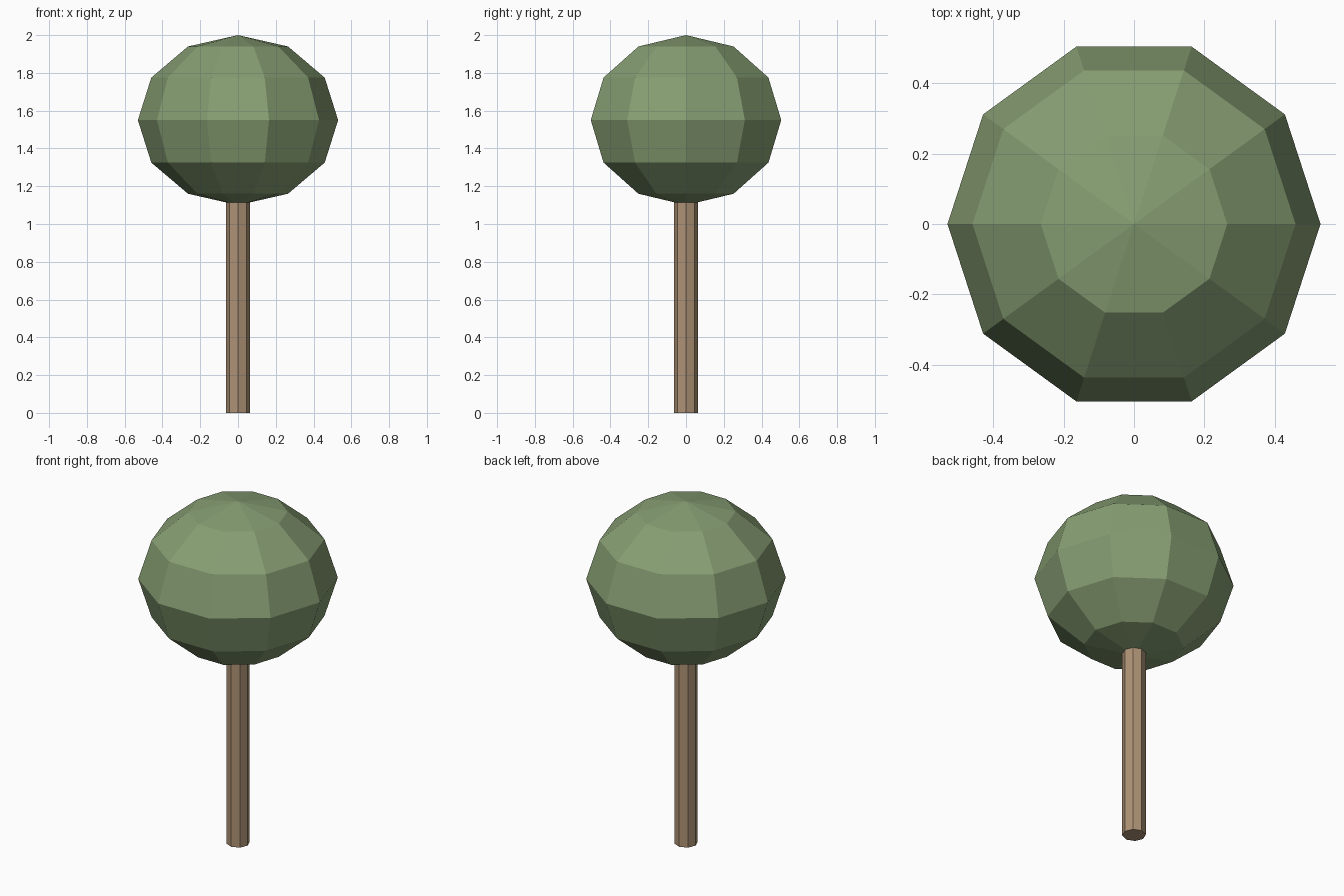
import bpy, bmesh, math

if "Cube" in bpy.data.objects:
    bpy.data.objects.remove(bpy.data.objects["Cube"])


def lathe(name, profile, sides, color):
    """Spin (radius, height) points around z, first vertex on +x; radius 0 makes a pole."""
    bm = bmesh.new()
    rings = []
    for r, z in profile:
        if r < 1e-5:
            rings.append([bm.verts.new((0, 0, z))] * sides)
        else:
            rings.append([bm.verts.new((r * math.cos(i * math.tau / sides),
                                        r * math.sin(i * math.tau / sides), z))
                          for i in range(sides)])
    for lo, hi in zip(rings, rings[1:]):
        for i in range(sides):
            j = (i + 1) % sides
            quad = (lo[i], lo[j], hi[j], hi[i])
            bm.faces.new(list(dict.fromkeys(quad)))
    # Close open ends
    for ring in (rings[0], rings[-1]):
        if ring[0] is not ring[1]:
            bm.faces.new(ring)
    bmesh.ops.recalc_face_normals(bm, faces=bm.faces)
    mesh = bpy.data.meshes.new(name)
    bm.to_mesh(mesh)
    bm.free()
    mat = bpy.data.materials.new(name + "_color")
    mat.diffuse_color = color
    mat.use_nodes = True
    mat.node_tree.nodes["Principled BSDF"].inputs["Base Color"].default_value = mat.diffuse_color
    mesh.materials.append(mat)
    obj = bpy.data.objects.new(name, mesh)
    bpy.context.collection.objects.link(obj)
    return obj


# Trunk: straight eight-sided post running just into the crown
lathe("trunk", [(0.063, 0), (0.063, 1.15)], 8, (0.42, 0.29, 0.18, 1))

# Crown: slightly flattened low-poly ball, ten sides and six bands
bands = 6
crown = [(0.53 * math.sin(math.pi * k / bands), 1.55 - 0.45 * math.cos(math.pi * k / bands))
         for k in range(bands + 1)]
lathe("crown", crown, 10, (0.24, 0.34, 0.17, 1))
